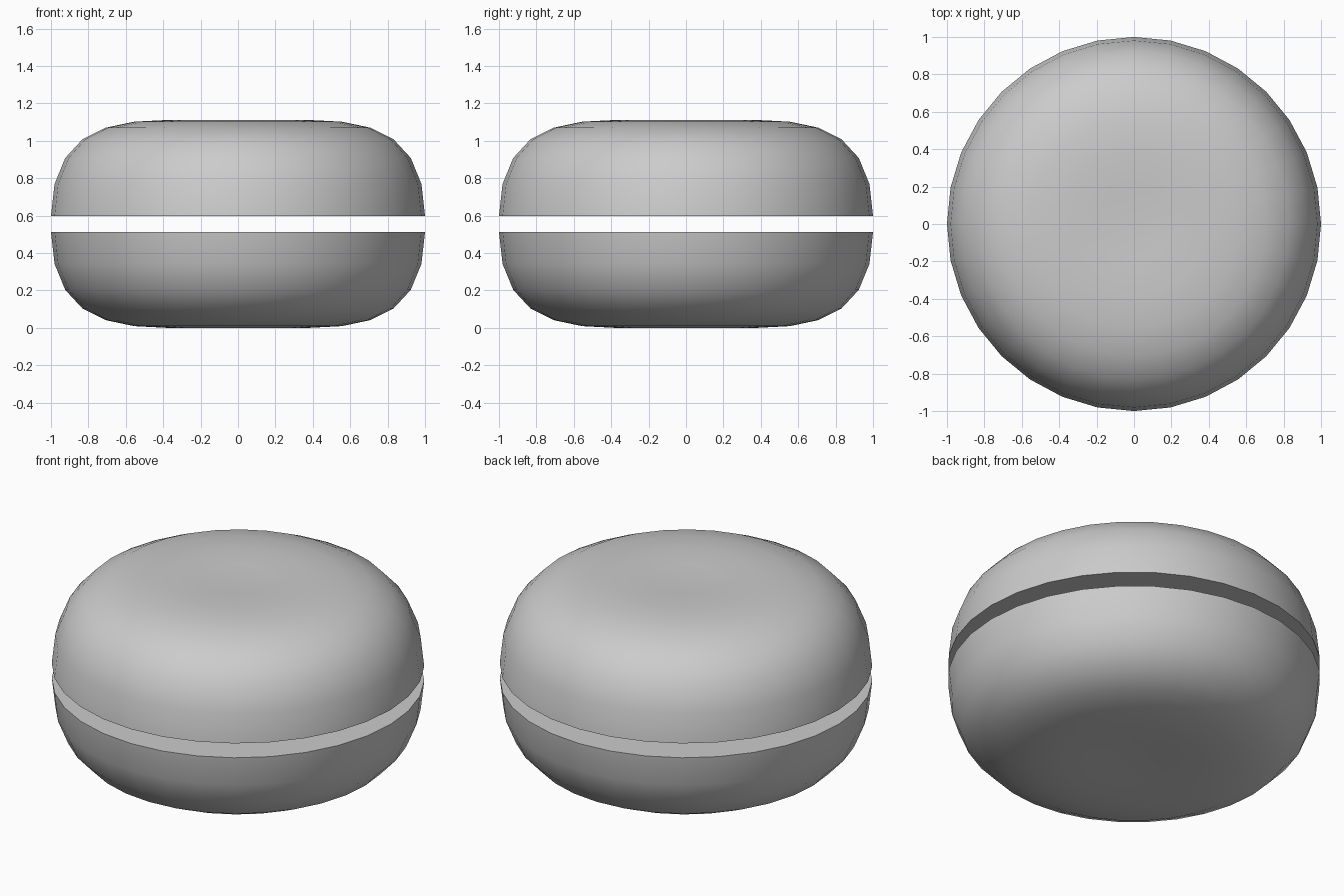
import bpy
import bmesh
from math import cos, sin, pi

if "Cube" in bpy.data.objects:
    bpy.data.objects.remove(bpy.data.objects["Cube"])

SEGMENTS = 32
# (height away from the cut face) for each sphere ring, rim to last ring; pole is separate
RING_HEIGHTS = [0, 0.171, 0.31, 0.41, 0.472, 0.504, 0.513, 0.507]
POLE_HEIGHT = 0.497


def half_shell(name, cut_z, direction):
    """Squashed, slightly dimpled hemisphere with a flat capped cut."""
    bm = bmesh.new()
    rings = []
    for i, h in enumerate(RING_HEIGHTS):
        r = cos(i * pi / 16)
        rings.append([bm.verts.new((r * cos(2 * pi * s / SEGMENTS),
                                    r * sin(2 * pi * s / SEGMENTS),
                                    cut_z + direction * h))
                      for s in range(SEGMENTS)])
    pole = bm.verts.new((0, 0, cut_z + direction * POLE_HEIGHT))

    # flat cut face
    bm.faces.new(rings[0])
    # rounded side
    for a, b in zip(rings, rings[1:]):
        for s in range(SEGMENTS):
            t = (s + 1) % SEGMENTS
            bm.faces.new((a[s], a[t], b[t], b[s]))
    # dimpled centre
    for s in range(SEGMENTS):
        bm.faces.new((rings[-1][s], rings[-1][(s + 1) % SEGMENTS], pole))

    bmesh.ops.recalc_face_normals(bm, faces=bm.faces)
    mesh = bpy.data.meshes.new(name)
    bm.to_mesh(mesh)
    bm.free()
    obj = bpy.data.objects.new(name, mesh)
    bpy.context.collection.objects.link(obj)

    bpy.ops.object.select_all(action='DESELECT')
    obj.select_set(True)
    bpy.context.view_layer.objects.active = obj
    bpy.ops.object.shade_smooth_by_angle(angle=pi / 4)
    return obj


# two halves separated by a thin gap
half_shell("lower_half", 0.513, -1)
half_shell("upper_half", 0.598, 1)
